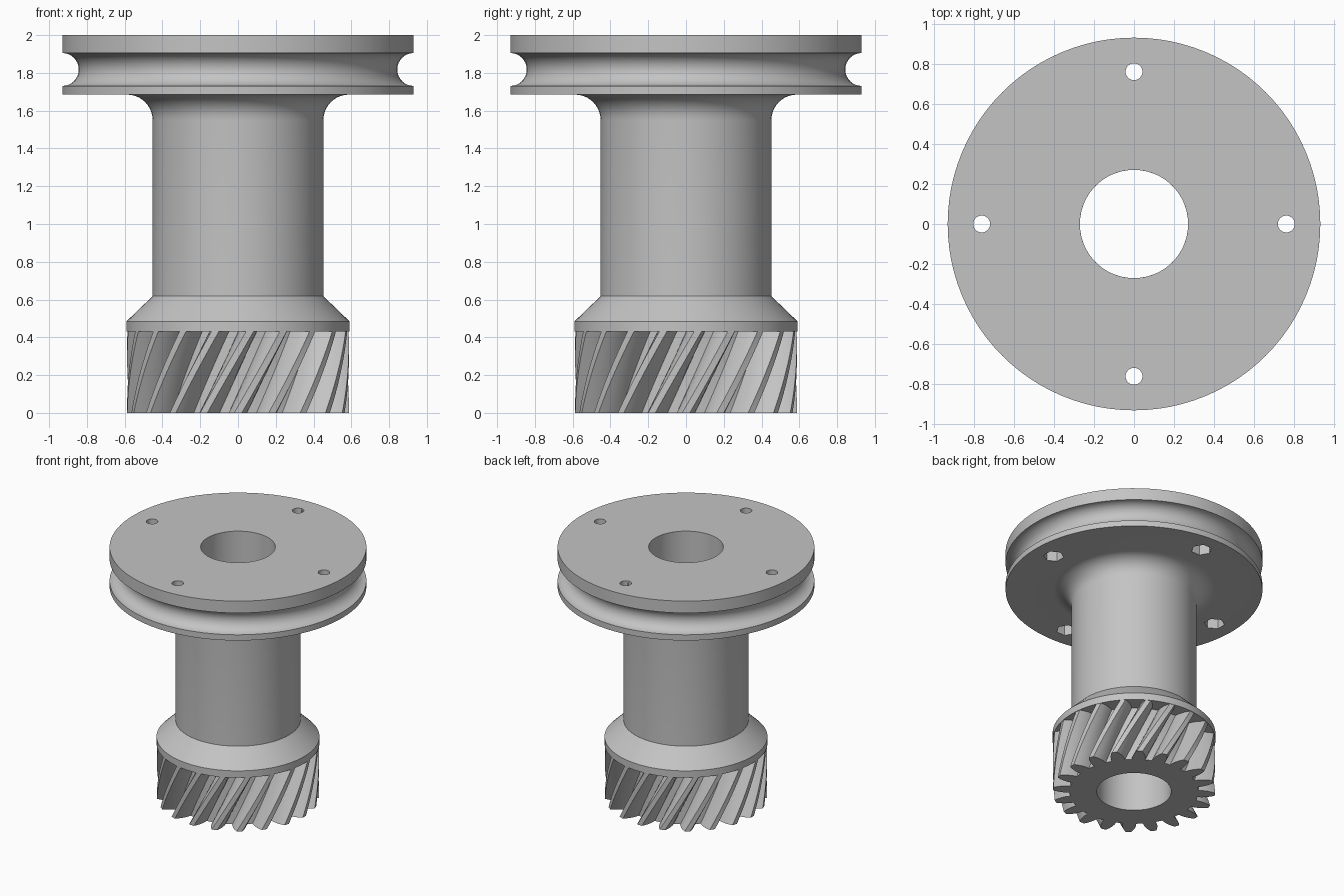
import bpy, bmesh
from math import pi, sin, cos, radians

if "Cube" in bpy.data.objects:
    bpy.data.objects.remove(bpy.data.objects["Cube"], do_unlink=True)

BORE, GEAR_TOP = 0.27, 0.43

grey = bpy.data.materials.new("plain_grey")
grey.use_nodes = True
colour = (0.55, 0.55, 0.55, 1)
grey.diffuse_color = colour
grey.node_tree.nodes["Principled BSDF"].inputs["Base Color"].default_value = colour


def finish(bm, name):
    """Turn a bmesh into a named grey object."""
    bmesh.ops.recalc_face_normals(bm, faces=bm.faces)
    mesh = bpy.data.meshes.new(name)
    bm.to_mesh(mesh)
    bm.free()
    mesh.materials.append(grey)
    obj = bpy.data.objects.new(name, mesh)
    bpy.context.collection.objects.link(obj)
    return obj


def activate(obj):
    bpy.ops.object.select_all(action="DESELECT")
    obj.select_set(True)
    bpy.context.view_layer.objects.active = obj


def smooth(obj):
    activate(obj)
    bpy.ops.object.shade_smooth_by_angle(angle=radians(30))


def bridge(bm, a, b):
    """Join two closed rings of vertices with quads."""
    for i in range(len(a)):
        j = (i + 1) % len(a)
        bm.faces.new((a[i], a[j], b[j], b[i]))


def arc(cr, cz, radius, start, end, steps):
    angles = [radians(start + (end - start) * i / steps) for i in range(steps + 1)]
    return [(cr + radius * cos(a), cz + radius * sin(a)) for a in angles]


def lathe(name, profile, segments=96):
    bm = bmesh.new()
    rings = []
    for r, z in profile:
        rings.append([bm.verts.new((r * cos(2 * pi * i / segments),
                                    r * sin(2 * pi * i / segments), z))
                      for i in range(segments)])
    for k, ring in enumerate(rings):
        bridge(bm, ring, rings[(k + 1) % len(rings)])
    return finish(bm, name)


# Spool body: collar, cone, column, fillet and grooved flange
profile = [(BORE, GEAR_TOP), (0.59, GEAR_TOP), (0.59, 0.485), (0.452, 0.618)]
profile += arc(0.587, 1.55, 0.135, 180, 90, 10)
profile += [(0.93, 1.685)]
profile += arc(0.93, 1.818, 0.087, 270, 90, 16)
profile += [(0.93, 2.0), (BORE, 2.0)]
body = lathe("spool_body", profile)

# Four bolt holes with hexagonal nut pockets opening below
for k in range(4):
    a = k * pi / 2
    for sides, radius, z, depth in ((32, 0.042, 1.9, 0.8), (6, 0.075, 1.74, 0.28)):
        bpy.ops.mesh.primitive_cylinder_add(
            vertices=sides, radius=radius, depth=depth,
            location=(0.76 * cos(a), 0.76 * sin(a), z), rotation=(0, 0, a))
        cutter = bpy.context.object
        cutter.hide_render = True
        cutter.data.materials.append(grey)
        activate(body)
        cut = body.modifiers.new("hole", "BOOLEAN")
        cut.operation = "DIFFERENCE"
        cut.solver = "EXACT"
        cut.object = cutter
        bpy.ops.object.modifier_apply(modifier=cut.name)
        bpy.data.objects.remove(cutter, do_unlink=True)
smooth(body)

# Helical gear: one tooth outline repeated, then swept up with a twist
TEETH, TWIST, LAYERS = 20, 0.42, 12
flank = [(0.467, -0.104), (0.5, -0.097), (0.534, -0.079), (0.562, -0.058), (0.587, -0.034)]
tooth = flank + [(r, -a) for r, a in reversed(flank)]
outline = [(r, a + 2 * pi * t / TEETH) for t in range(TEETH) for r, a in tooth]

bm = bmesh.new()
outer, inner = [], []
for k in range(LAYERS + 1):
    z, turn = GEAR_TOP * k / LAYERS, TWIST * k / LAYERS
    outer.append([bm.verts.new((r * cos(a + turn), r * sin(a + turn), z))
                  for r, a in outline])
    inner.append([bm.verts.new((BORE * cos(a), BORE * sin(a), z))
                  for r, a in outline])
for k in range(LAYERS):
    bridge(bm, outer[k], outer[k + 1])
    bridge(bm, inner[k], inner[k + 1])
bridge(bm, outer[0], inner[0])
bridge(bm, outer[-1], inner[-1])
smooth(finish(bm, "helical_gear"))
